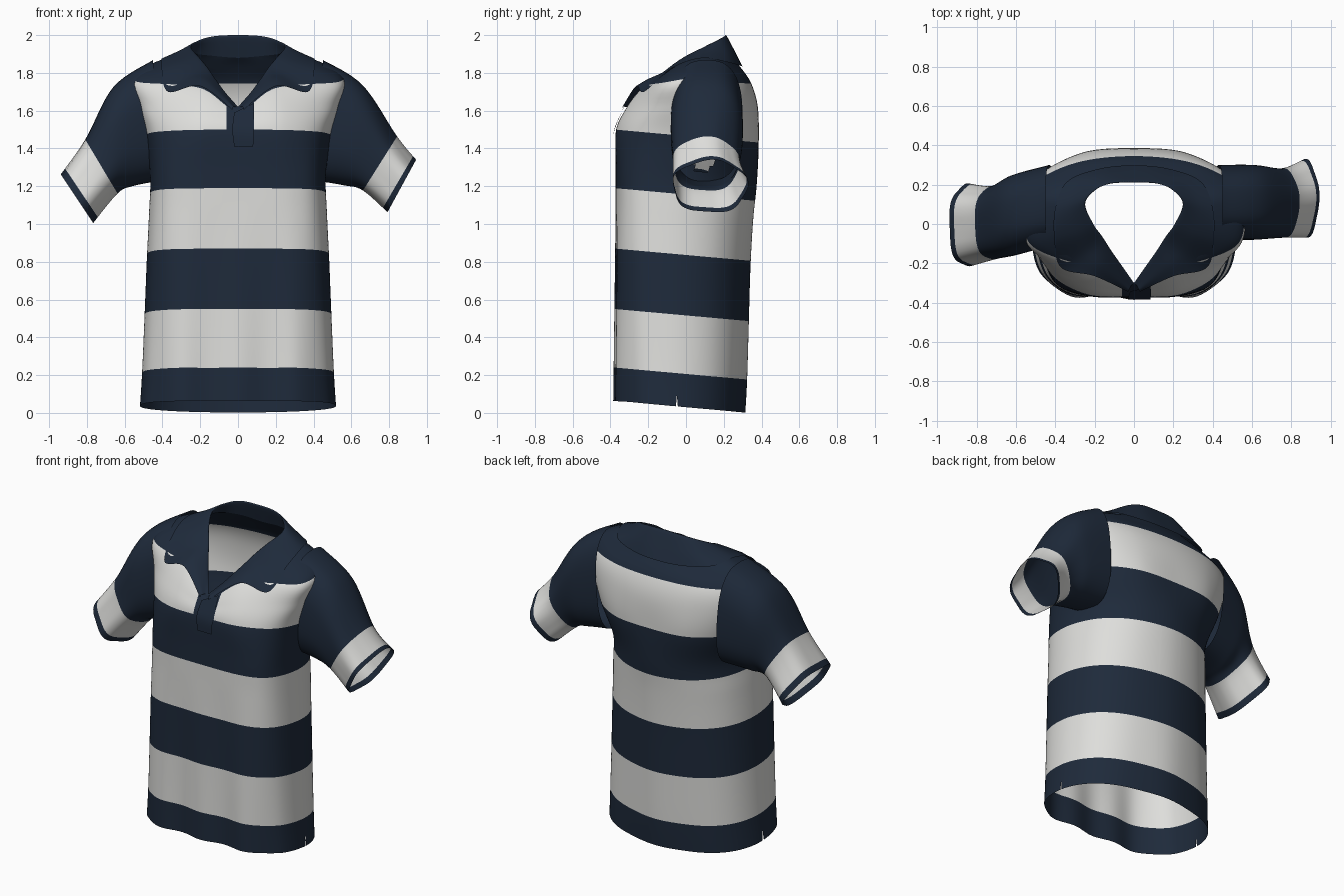
import bpy, bmesh, math
from mathutils import Vector

if "Cube" in bpy.data.objects:
    bpy.data.objects.remove(bpy.data.objects["Cube"])


def material(name, rgb):
    m = bpy.data.materials.new(name)
    m.diffuse_color = (*rgb, 1)
    m.use_nodes = True
    m.node_tree.nodes["Principled BSDF"].inputs["Base Color"].default_value = m.diffuse_color
    return m


NAVY = material("navy cloth", (0.013, 0.023, 0.043))
WHITE = material("off white cloth", (0.73, 0.73, 0.71))
TILT = 0.09          # stripes and hem sit lower at the back


def smooth_path(pts, steps, closed=False):
    """Catmull-Rom curve through the points."""
    n = len(pts)
    get = (lambda i: pts[i % n]) if closed else (lambda i: pts[min(max(i, 0), n - 1)])
    out = []
    for i in range(n if closed else n - 1):
        a, b, c, d = (get(i + k) for k in (-1, 0, 1, 2))
        for s in range(steps):
            t = s / steps
            out.append(0.5 * (2 * b + (c - a) * t + (2 * a - 5 * b + 4 * c - d) * t * t
                              + (3 * b - a - 3 * c + d) * t ** 3))
    if not closed:
        out.append(pts[-1].copy())
    return out


def loft(rings, cols, rows, closed):
    """Smooth grid of points through control rings."""
    around = [smooth_path(r, cols, closed) for r in rings]
    lines = [smooth_path(list(c), rows) for c in zip(*around)]
    return [list(r) for r in zip(*lines)]


def sheet(grid, closed, mat=lambda r, c: 0):
    """Cloth sheet from a grid; mat returns None for a missing face."""
    bm = bmesh.new()
    vs = [[bm.verts.new(p) for p in row] for row in grid]
    n = len(grid[0])
    for r in range(len(grid) - 1):
        for c in range(n if closed else n - 1):
            k = mat(r, c)
            if k is None:
                continue
            d = (c + 1) % n
            f = bm.faces.new((vs[r][c], vs[r][d], vs[r + 1][d], vs[r + 1][c]))
            f.material_index = k
    return bm


def finish(bm, name):
    bmesh.ops.recalc_face_normals(bm, faces=bm.faces)
    me = bpy.data.meshes.new(name)
    bm.to_mesh(me)
    bm.free()
    me.materials.append(NAVY)
    me.materials.append(WHITE)
    for p in me.polygons:
        p.use_smooth = True
    ob = bpy.data.objects.new(name, me)
    bpy.context.collection.objects.link(ob)
    return ob


def mirrored(half):
    """Full ring from a half ring (front centre to back centre)."""
    half = [Vector(p) for p in half]
    return half + [Vector((-p.x, p.y, p.z)) for p in half[-2::-1]]


# --- shirt body: lower rings (boxy front, rounder back), then chest, yoke and neck rings
rings = []
for z, a, back in ((0.03, 0.518, 0.31), (0.2, 0.507, 0.32), (0.5, 0.494, 0.33),
                   (0.8, 0.482, 0.34), (1.05, 0.47, 0.355), (1.25, 0.464, 0.375)):
    half = []
    for x, y in ((0, -1), (.62, -.95), (.92, -.66), (1, 0), (.86, .52), (.51, .87), (0, 1)):
        yy = -0.04 + y * ((back + 0.04) if y > 0 else 0.332)
        half.append((x * a, yy, z - TILT * yy))
    rings.append(mirrored(half)[:-1])
upper = [
    [(0, -.37, 1.49), (.25, -.355, 1.49), (.44, -.23, 1.48), (.495, .02, 1.45),
     (.45, .23, 1.44), (.26, .36, 1.43), (0, .385, 1.43)],
    [(0, -.335, 1.57), (.24, -.30, 1.62), (.49, -.16, 1.62), (.54, .07, 1.62),
     (.49, .24, 1.62), (.28, .35, 1.62), (0, .38, 1.62)],
    [(0, -.315, 1.60), (.2, -.23, 1.72), (.52, -.11, 1.75), (.55, .10, 1.78),
     (.49, .22, 1.75), (.28, .315, 1.745), (0, .345, 1.745)],
    [(0, -.31, 1.61), (.15, -.17, 1.74), (.36, -.06, 1.83), (.43, .10, 1.86),
     (.38, .2, 1.84), (.2, .265, 1.83), (0, .288, 1.83)],
    [(0, -.30, 1.62), (.12, -.13, 1.755), (.22, 0, 1.86), (.27, .1, 1.90),
     (.23, .18, 1.90), (.13, .23, 1.89), (0, .24, 1.88)]]
rings += [mirrored(r)[:-1] for r in upper]
COLS, ROWS = 12, 6
grid = loft(rings, COLS, ROWS, True)

# soft vertical folds that fade out towards the chest
for row in grid:
    for p in row:
        fade = max(0, 1 - p.z / 1.1)
        if p.y < 0:
            p.y -= 0.014 * math.cos(p.x * math.tau / 0.3) * fade * min(1, -p.y / 0.3)
        else:
            p.y += 0.004 * math.cos(p.x * math.tau / 0.42) * fade * min(1, p.y / 0.3)

slits = (3 * COLS - 1, 9 * COLS)
yoke_row = 8 * ROWS


def body_mat(r, c):
    if c in slits and r < 3:
        return None              # side slits in the hem
    return 0 if r >= yoke_row else 1


# close the top of each slit to a thin gap
for r in range(4):
    for c in slits:
        a, b = grid[r][c], grid[r][c + 1]
        mid = (a + b) / 2
        w = 0.6 * (1 - r / 3)
        grid[r][c], grid[r][c + 1] = mid + (a - mid) * w, mid + (b - mid) * w + Vector((0, 0, 1e-5))

bm = sheet(grid, True, body_mat)
bands = (0.206, 0.516, 0.836, 1.156, 1.466)
cuts = [((0, 0, z), (0, TILT, 1)) for z in bands]
cuts += [((x, 0, 0), (1, 0, 0)) for x in (-0.06, 0.085)]
for co, no in cuts:
    bmesh.ops.bisect_plane(bm, geom=bm.verts[:] + bm.edges[:] + bm.faces[:],
                           plane_co=co, plane_no=no)
hidden = []
for f in bm.faces:
    p = f.calc_center_median()
    h = p.z + TILT * p.y
    stripe = sum(h > b for b in bands) % 2
    placket = p.y < 0 and -0.06 < p.x < 0.085 and h > 1.3
    if f.material_index and (not stripe or placket):
        f.material_index = 0
    # armhole opening inside each sleeve
    if abs(p.x) > 0.44 and ((p.y - .09) / .13) ** 2 + ((p.z - 1.49) / .21) ** 2 < 1:
        hidden.append(f)
bmesh.ops.delete(bm, geom=hidden, context='FACES')
finish(bm, "shirt_body")

# --- collar: stand, fold and fall with pointed leaves, open at the front
stand = upper[-1][:2] + [(.17, -.065, 1.81)] + upper[-1][2:]
fold = [(.015, -.315, 1.62), (.12, -.145, 1.765), (.168, -.07, 1.83), (.21, -.005, 1.885),
        (.25, .1, 1.94), (.2, .17, 1.975), (.12, .205, 1.995), (0, .21, 2.0)]
mid = [(.025, -.335, 1.62), (.165, -.212, 1.758), (.26, -.145, 1.787), (.30, -.04, 1.862),
       (.325, .09, 1.91), (.27, .2, 1.91), (.15, .25, 1.915), (0, .258, 1.915)]
fall = [(.03, -.345, 1.605), (.2, -.265, 1.73), (.37, -.222, 1.70), (.405, -.075, 1.825),
        (.40, .08, 1.878), (.34, .215, 1.858), (.18, .28, 1.84), (0, .298, 1.835)]
finish(sheet(loft([mirrored(r) for r in (stand, fold, mid, fall)], 10, 5, False), False),
       "collar")

# --- button placket flap
flap = [[(-.02, -.384, 1.41), (.08, -.384, 1.41)],
        [(-.03, -.38, 1.50), (.085, -.378, 1.50)],
        [(-.02, -.342, 1.59), (.085, -.318, 1.64)]]
finish(sheet(loft([[Vector(p) for p in r] for r in flap], 4, 5, False), False), "placket")


# --- sleeves: rings given as top x,z, bottom x,z, front y, back y
def sleeve(name, side, spec):
    rings = []
    for k, (tx, tz, bx, bz, y0, y1) in enumerate(spec):
        ring = []
        e = (0.75, 0.8, 0.9, 0.95)[k]
        for i in range(24):
            a = math.tau * i / 24
            c, s = math.cos(a), math.sin(a)
            u = math.copysign(abs(c) ** e, c)
            v = math.copysign(abs(s) ** e, s)
            w = 1 + 0.015 * k * math.sin(5 * a + side) * (k > 1)     # cuff ripples
            ring.append(Vector((side * ((tx + bx) / 2 + (tx - bx) / 2 * u * w),
                                (y0 + y1) / 2 + (y1 - y0) / 2 * v * w,
                                (tz + bz) / 2 + (tz - bz) / 2 * u * w)))
        rings.append(ring)
    grid = loft(rings, 3, 8, True)
    # navy upper, off white band, navy cuff edge
    finish(sheet(grid, True, lambda r, c: 1 if 16 <= r < 22 else 0), name)


sleeve("sleeve_right", 1, [(.45, 1.868, .41, 1.23, -.08, .30),
                           (.66, 1.735, .56, 1.205, -.08, .30),
                           (.84, 1.46, .66, 1.175, -.07, .28),
                           (.94, 1.335, .79, 1.06, -.07, .325)])
sleeve("sleeve_left", -1, [(.45, 1.868, .41, 1.23, -.11, .30),
                           (.66, 1.725, .56, 1.20, -.16, .25),
                           (.81, 1.45, .64, 1.165, -.18, .19),
                           (.94, 1.265, .77, 1.01, -.215, .20)])
